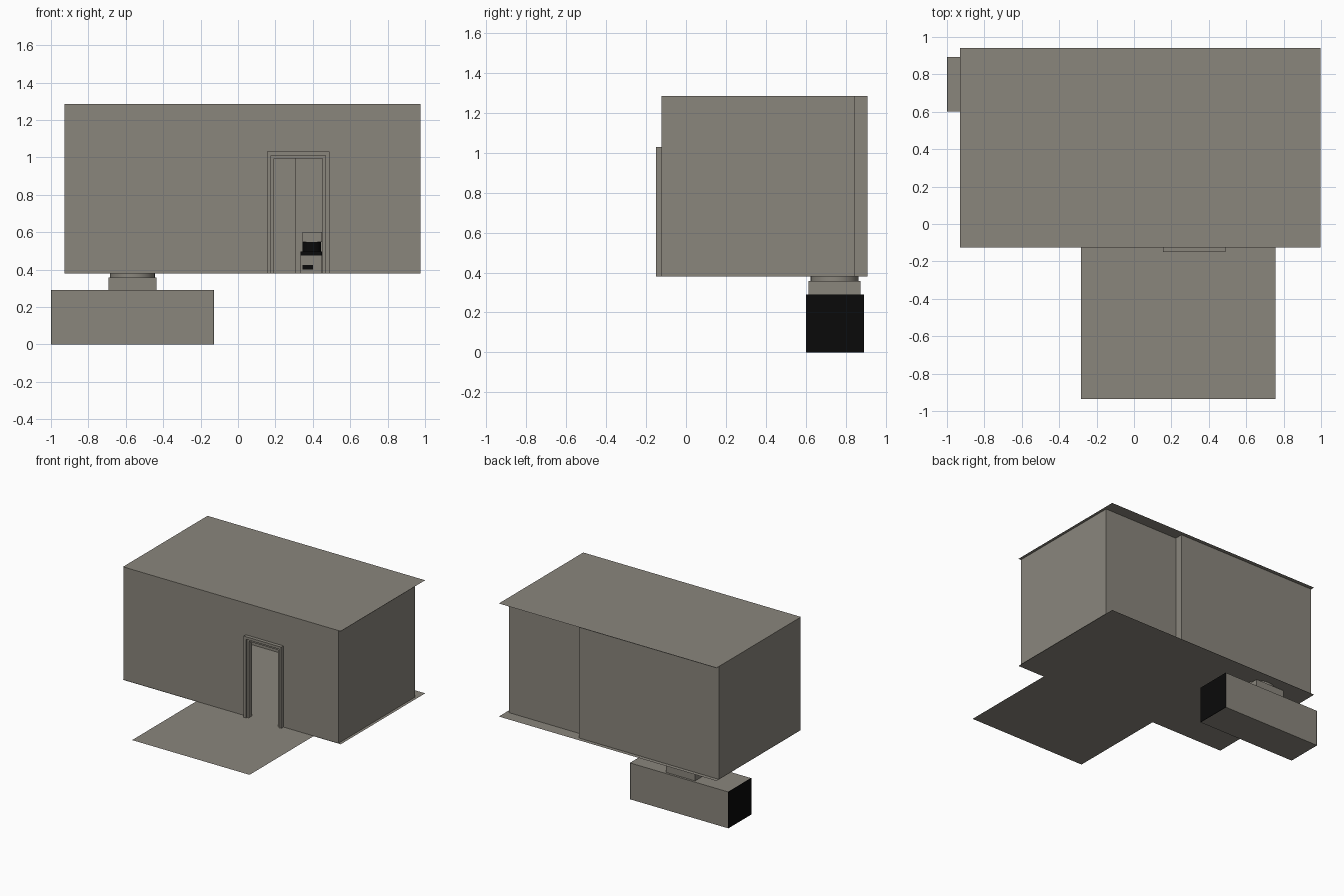
import bpy, bmesh, math

if "Cube" in bpy.data.objects:
    bpy.data.objects.remove(bpy.data.objects["Cube"])


def material(name, rgb):
    m = bpy.data.materials.new(name)
    m.diffuse_color = (*rgb, 1)
    m.use_nodes = True
    m.node_tree.nodes["Principled BSDF"].inputs["Base Color"].default_value = m.diffuse_color
    return m


grey = material("warm_grey", (0.255, 0.239, 0.204))
black = material("black", (0.003, 0.003, 0.003))


def finish(name, bm, mat=grey, recalc=True):
    if recalc:
        bmesh.ops.recalc_face_normals(bm, faces=bm.faces)
    me = bpy.data.meshes.new(name)
    bm.to_mesh(me)
    bm.free()
    ob = bpy.data.objects.new(name, me)
    bpy.context.collection.objects.link(ob)
    me.materials.append(mat)
    return ob


def add_box(bm, x0, x1, y0, y1, z0, z1):
    verts = bmesh.ops.create_cube(bm, size=1)["verts"]
    for v in verts:
        v.co.x = x1 if v.co.x > 0 else x0
        v.co.y = y1 if v.co.y > 0 else y0
        v.co.z = z1 if v.co.z > 0 else z0


def boxes(name, *dims, mat=grey):
    bm = bmesh.new()
    for d in dims:
        add_box(bm, *d)
    return finish(name, bm, mat)


def sheet(name, x0, x1, y0, y1, z):
    bm = bmesh.new()
    bm.faces.new([bm.verts.new((x, y, z)) for x, y in
                  ((x0, y0), (x1, y0), (x1, y1), (x0, y1))])
    return finish(name, bm, recalc=False)


def cylinder(name, centre, radius, depth, along_y=False, mat=grey):
    bm = bmesh.new()
    bmesh.ops.create_cone(bm, cap_ends=True, segments=32, radius1=radius,
                          radius2=radius, depth=depth)
    ob = finish(name, bm, mat)
    if along_y:
        for v in ob.data.vertices:
            v.co = (v.co.x, v.co.z, v.co.y)
        ob.data.flip_normals()
    for v in ob.data.vertices:
        v.co = [a + b for a, b in zip(v.co, centre)]
    for p in ob.data.polygons:
        p.use_smooth = len(p.vertices) == 4
    return ob


FLOOR, ROOF = 0.38, 1.285
FRONT, BACK, NOTCH = -0.122, 0.91, 0.845
LEFT, RIGHT, STEP = -0.928, 0.975, 0.31
D0, D1, DTOP = 0.175, 0.467, 1.008     # door hole

# Walls: one thin strip round the plan, from one door edge to the other
plan = [(D1, FRONT), (RIGHT, FRONT), (RIGHT, NOTCH), (STEP, NOTCH),
        (STEP, BACK), (LEFT, BACK), (LEFT, FRONT), (D0, FRONT)]
bm = bmesh.new()
rows = [[bm.verts.new((x, y, z)) for x, y in plan] for z in (FLOOR, ROOF)]
for i in range(len(plan) - 1):
    bm.faces.new((rows[0][i], rows[0][i + 1], rows[1][i + 1], rows[1][i]))
walls = finish("walls", bm, recalc=False)
solid = walls.modifiers.new("thickness", "SOLIDIFY")
solid.thickness = 0.005
solid.offset = -1
solid.use_even_offset = True
boxes("wall_above_door", (D0, D1, FRONT, FRONT + 0.005, DTOP, ROOF))

# Roof and floor sheets, overhanging at the right and back
sheet("roof", -0.93, 0.998, -0.126, 0.942, ROOF)
sheet("floor", -0.93, 0.998, -0.126, 0.942, FLOOR)
sheet("front_platform", -0.283, 0.757, -0.935, -0.126, FLOOR)


# Door surround: proud outer casing and a stepped inner jamb
def door_frame(name, x0, x1, top, w, y0, y1):
    boxes(name, (x0, x0 + w, y0, y1, FLOOR, top),
          (x1 - w, x1, y0, y1, FLOOR, top),
          (x0 + w, x1 - w, y0, y1, top - w, top))


door_frame("door_casing", 0.155, 0.488, 1.03, 0.021, -0.15, FRONT)
door_frame("door_jamb", 0.176, 0.467, 1.009, 0.016, -0.138, -0.10)

# Hanging ventilation unit with black grilles on both ends
bx0, bx1, by0, by1, bz = -1.0, -0.128, 0.602, 0.892, 0.291
boxes("vent_unit", (bx0 + 0.004, bx1 - 0.004, by0, by1, 0, bz))
boxes("left_grille", (bx0, bx0 + 0.004, by0, by1, 0, bz), mat=black)
boxes("right_grille", (bx1 - 0.004, bx1, by0, by1, 0, bz), mat=black)

# Square duct neck and round collar up to the floor
boxes("duct_neck", (-0.693, -0.437, 0.615, 0.875, bz, 0.357))
cylinder("duct_collar", (-0.565, 0.745, 0.368), 0.12, 0.024)

# Pipe under the ceiling, from front wall to back wall
cylinder("ceiling_pipe", (0.862, (FRONT + NOTCH) / 2, 1.245), 0.039,
         NOTCH - FRONT - 0.002, along_y=True)

# Small machine against the back wall, seen through the doorway
boxes("machine_base", (0.333, 0.45, 0.62, 0.79, FLOOR, 0.475))
boxes("machine_tray", (0.333, 0.45, 0.62, 0.79, 0.475, 0.497), mat=black)
boxes("machine_slot", (0.345, 0.40, 0.616, 0.62, 0.40, 0.425), mat=black)
cylinder("machine_drum", (0.395, 0.735, 0.522), 0.05, 0.05, mat=black)
boxes("machine_top", (0.345, 0.45, 0.69, 0.79, 0.547, 0.60))
